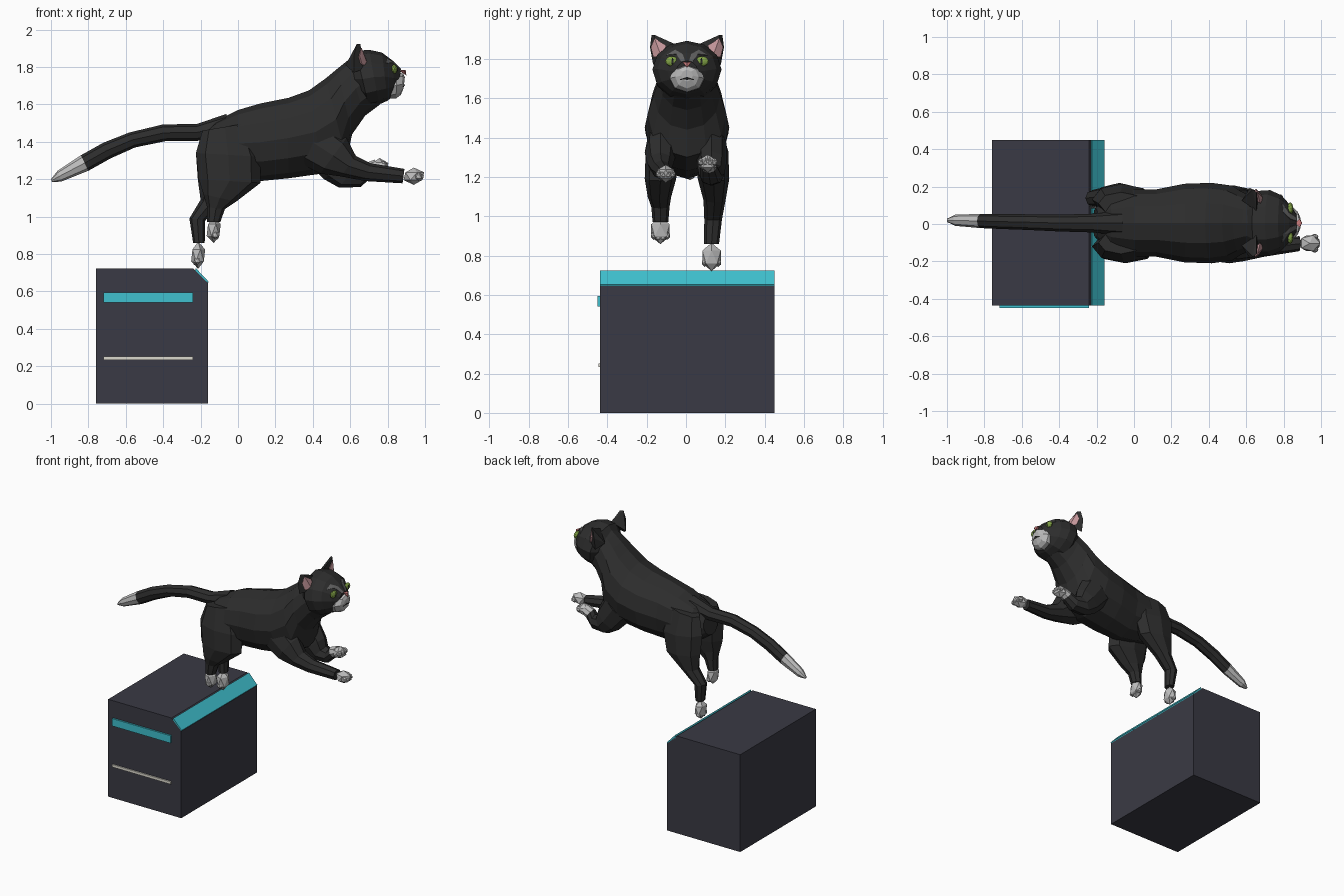
import bpy, bmesh, math
from mathutils import Vector
from mathutils.bvhtree import BVHTree


def mat(name, r, g, b):
    m = bpy.data.materials.new(name)
    m.diffuse_color = (r, g, b, 1)
    return m


BLACK = mat("black_fur", .026, .026, .026)
GREY = mat("pale_fur", .5, .5, .5)
BROW = mat("brow_fur", .12, .12, .12)
PINK = mat("pink_skin", .55, .3, .32)
NOSE = mat("nose_pink", .6, .2, .2)
GREEN = mat("eye_green", .22, .36, .06)
DARK = mat("dark_box", .042, .042, .058)
TEAL = mat("teal_trim", .05, .53, .62)
CREAM = mat("cream_trim", .72, .7, .62)


def finish(name, bm, material):
    bmesh.ops.recalc_face_normals(bm, faces=bm.faces[:])
    me = bpy.data.meshes.new(name)
    bm.to_mesh(me)
    bm.free()
    me.materials.append(material)
    ob = bpy.data.objects.new(name, me)
    bpy.context.collection.objects.link(ob)
    return ob


# Loft of elliptical rings; each station is (xa, za, xb, zb, y centre, half width)
def loft(name, stations, material, n=8):
    bm = bmesh.new()
    rings = []
    for xa, za, xb, zb, y, w in stations:
        c = Vector(((xa + xb) / 2, y, (za + zb) / 2))
        u = Vector(((xa - xb) / 2, 0, (za - zb) / 2))
        ring = []
        for i in range(n):
            a = 2 * math.pi * i / n
            ring.append(bm.verts.new(c + u * math.cos(a) + Vector((0, w * math.sin(a), 0))))
        rings.append(ring)
    for r, s in zip(rings, rings[1:]):
        for i in range(n):
            j = (i + 1) % n
            bm.faces.new((r[i], r[j], s[j], s[i]))
    bm.faces.new(rings[0])
    bm.faces.new(rings[-1])
    return finish(name, bm, material)


# Prism with an xz outline running along y
def prism(name, outline, y0, y1, material):
    bm = bmesh.new()
    f = bm.faces.new([bm.verts.new((x, y0, z)) for x, z in outline])
    g = bmesh.ops.extrude_face_region(bm, geom=[f])["geom"]
    bmesh.ops.translate(bm, vec=(0, y1 - y0, 0),
                        verts=[v for v in g if isinstance(v, bmesh.types.BMVert)])
    return finish(name, bm, material)


def blob(name, centre, radii, material, sub=1):
    bm = bmesh.new()
    bmesh.ops.create_icosphere(bm, subdivisions=sub, radius=1)
    for v in bm.verts:
        v.co = Vector(centre) + Vector([a * b for a, b in zip(v.co, radii)])
    return finish(name, bm, material)


def hull(name, pts, material):
    bm = bmesh.new()
    for p in pts:
        bm.verts.new(p)
    bmesh.ops.convex_hull(bm, input=bm.verts[:])
    return finish(name, bm, material)


# Paw with toes spread across y at its tip
def paw(name, centre, radii, direction):
    blob(name, centre, radii, GREY)
    d = Vector(direction)
    for i, off in enumerate((-.034, -.012, .012, .034)):
        c = Vector(centre) + d * (.034 if abs(off) < .02 else .026) + Vector((0, off, 0))
        blob(f"{name}_toe_{i}", c, (.022, .017, .022), GREY)


# Box with chamfered edge and trims
prism("box", [(-.76, 0), (-.16, 0), (-.16, .645), (-.24, .722), (-.76, .722)], -.437, .45, DARK)
prism("edge_trim", [(-.232, .705), (-.165, .64), (-.157, .652), (-.225, .724)], -.437, .45, TEAL)
prism("teal_strip", [(-.72, .54), (-.24, .54), (-.24, .595), (-.72, .595)], -.45, -.43, TEAL)
prism("cream_strip", [(-.72, .233), (-.24, .233), (-.24, .252), (-.72, .252)], -.446, -.43, CREAM)

# Body and neck
loft("body", [
    (-.19, 1.44, -.22, 1.30, .005, .08), (-.12, 1.51, -.15, 1.25, .005, .15),
    (0, 1.57, 0, 1.21, .005, .18), (.12, 1.605, .12, 1.19, .005, .18),
    (.27, 1.635, .27, 1.205, .005, .21), (.38, 1.675, .45, 1.23, .005, .215),
    (.47, 1.74, .58, 1.30, .005, .2), (.53, 1.79, .61, 1.44, .005, .17),
    (.58, 1.83, .68, 1.54, .005, .145), (.62, 1.86, .76, 1.60, .005, .13)], BLACK, 12)

# Tail and tip
loft("tail", [
    (-.06, 1.55, -.08, 1.42, .005, .065), (-.22, 1.495, -.22, 1.405, .005, .05),
    (-.40, 1.493, -.39, 1.403, .005, .045), (-.58, 1.45, -.55, 1.37, .01, .042),
    (-.72, 1.395, -.68, 1.312, .013, .04), (-.84, 1.328, -.80, 1.245, .016, .038)], BLACK)
loft("tail_tip", [
    (-.84, 1.328, -.80, 1.245, .016, .038), (-.965, 1.245, -.945, 1.187, .02, .03),
    (-1.0, 1.2, -.995, 1.185, .02, .01)], GREY)

# Front legs
loft("front_leg_reaching", [
    (.45, 1.52, .34, 1.28, -.12, .075), (.58, 1.42, .44, 1.23, -.13, .08),
    (.63, 1.325, .55, 1.215, -.13, .068), (.71, 1.285, .68, 1.19, -.125, .05),
    (.89, 1.255, .88, 1.178, -.105, .04)], BLACK)
loft("front_leg_folded", [
    (.56, 1.45, .36, 1.30, .13, .075), (.62, 1.33, .46, 1.20, .13, .075),
    (.63, 1.27, .54, 1.155, .13, .065), (.66, 1.26, .655, 1.158, .125, .055),
    (.68, 1.285, .725, 1.22, .115, .042)], BLACK)
loft("folded_cuff", [(.68, 1.285, .725, 1.22, .115, .042),
                     (.73, 1.305, .765, 1.24, .112, .042)], GREY)
paw("paw_reaching", (.94, -.103, 1.216), (.062, .05, .046), (1, 0, -.1))
paw("paw_folded", (.757, .11, 1.268), (.05, .052, .045), (.8, 0, .25))

# Hind legs
loft("hind_leg_near", [
    (-.19, 1.46, .05, 1.50, -.10, .06), (-.225, 1.34, .12, 1.32, -.12, .085),
    (-.21, 1.2, .12, 1.18, -.13, .08), (-.185, 1.12, -.01, 1.08, -.135, .06),
    (-.165, 1.05, -.07, 1.04, -.13, .046), (-.165, .97, -.095, .97, -.13, .04)], BLACK)
loft("hind_leg_far", [
    (-.19, 1.46, .05, 1.50, .11, .06), (-.225, 1.34, .1, 1.32, .13, .085),
    (-.215, 1.2, .06, 1.18, .14, .08), (-.2, 1.09, -.08, 1.07, .145, .056),
    (-.26, .99, -.175, .98, .138, .045), (-.24, .86, -.178, .86, .13, .038)], BLACK)
paw("paw_near", (-.13, -.13, .928), (.042, .055, .07), (.3, 0, -1))
paw("paw_far", (-.213, .13, .793), (.042, .055, .072), (-.2, 0, -1.1))

# Head
head = loft("head", [
    (.595, 1.83, .65, 1.64, .005, .13), (.63, 1.885, .70, 1.585, .005, .172),
    (.70, 1.892, .755, 1.60, .005, .176), (.77, 1.877, .80, 1.62, .005, .15),
    (.83, 1.832, .835, 1.65, .005, .10), (.87, 1.79, .86, 1.68, .005, .055)], BLACK, 12)
loft("muzzle", [
    (.79, 1.765, .79, 1.63, .005, .092), (.85, 1.772, .845, 1.632, .005, .088),
    (.882, 1.765, .87, 1.65, .005, .06), (.892, 1.745, .885, 1.685, .005, .03)], GREY)
hull("mouth", [(.885, -.035, 1.695), (.885, .045, 1.695), (.896, .005, 1.708),
               (.88, .005, 1.685), (.86, .005, 1.70)], BLACK)
hull("nose", [(.885, -.018, 1.785), (.885, .028, 1.785), (.898, .005, 1.782),
              (.9, .005, 1.755), (.86, .005, 1.78)], NOSE)

# Eyes, brows and ears on both sides, laid onto the head
tree = BVHTree.FromPolygons([v.co.copy() for v in head.data.vertices],
                            [list(p.vertices) for p in head.data.polygons])


def on_head(y, z):
    hit = tree.ray_cast(Vector((2, y, z)), Vector((-1, 0, 0)))[0]
    return hit.x if hit else .72


BROW_YZ = [(.01, 1.79), (.028, 1.785), (.055, 1.825), (.105, 1.82), (.06, 1.847), (.022, 1.825)]
for side, s in (("right", -1), ("left", 1)):
    def Y(y):
        return .005 + s * y
    x = on_head(Y(.077), 1.788)
    blob(f"eye_{side}", (x, Y(.077), 1.788), (.016, .034, .026), GREEN, 2)
    blob(f"pupil_{side}", (x + .012, Y(.074), 1.788), (.006, .008, .018), BLACK)
    bm = bmesh.new()
    bm.faces.new([bm.verts.new((on_head(Y(y), z) + .005, Y(y), z)) for y, z in BROW_YZ])
    bmesh.ops.triangulate(bm, faces=bm.faces[:])
    ob = finish(f"brow_{side}", bm, BROW)
    ob.modifiers.new("thickness", "SOLIDIFY").thickness = .008
    hull(f"ear_{side}", [(.62, Y(.172), 1.77), (.62, Y(.188), 1.86), (.635, Y(.18), 1.922),
                         (.655, Y(.165), 1.922), (.655, Y(.065), 1.877), (.575, Y(.12), 1.81),
                         (.67, Y(.15), 1.79)], BLACK)
    hull(f"inner_ear_{side}", [(.665, Y(.172), 1.81), (.65, Y(.184), 1.86), (.66, Y(.165), 1.905),
                               (.675, Y(.105), 1.868), (.695, Y(.13), 1.81),
                               (.63, Y(.14), 1.84)], PINK)
